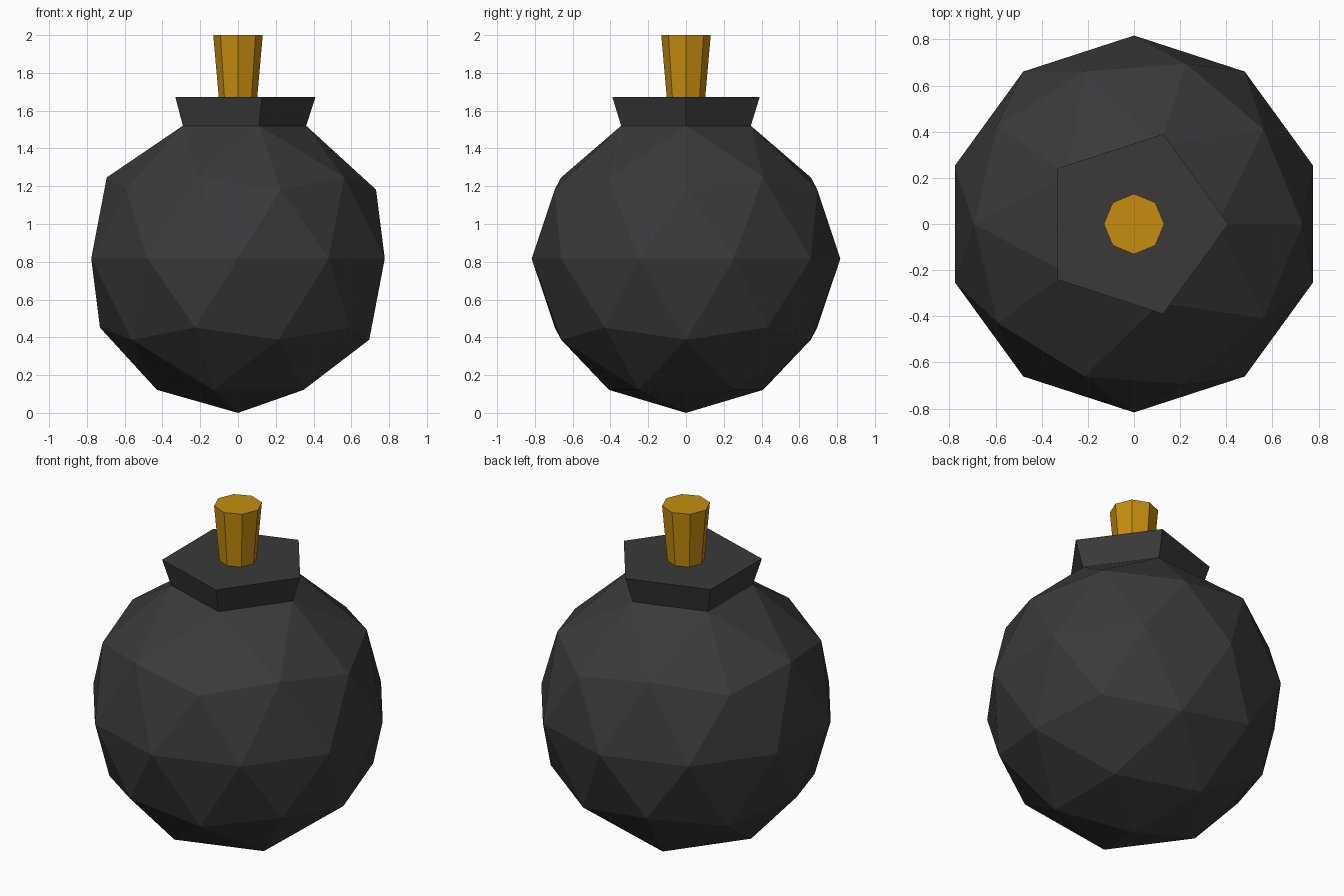
import bpy, bmesh, math
from mathutils import Matrix, Vector

if "Cube" in bpy.data.objects:
    bpy.data.objects.remove(bpy.data.objects["Cube"])

R = 0.817       # body radius, also its centre height
RIM_Z = 1.672   # top of the neck collar


def finish(bm, name, color):
    bmesh.ops.recalc_face_normals(bm, faces=bm.faces[:])
    mesh = bpy.data.meshes.new(name)
    bm.to_mesh(mesh)
    bm.free()
    mat = bpy.data.materials.new(name + "_colour")
    mat.diffuse_color = color
    mat.use_nodes = True
    mat.node_tree.nodes["Principled BSDF"].inputs["Base Color"].default_value = mat.diffuse_color
    mesh.materials.append(mat)
    obj = bpy.data.objects.new(name, mesh)
    bpy.context.collection.objects.link(obj)
    return obj


def resize_ring(verts, radius, z):
    for v in verts:
        flat = Vector((v.co.x, v.co.y, 0)).normalized() * radius
        v.co = (flat.x, flat.y, z)


# Faceted round body: the top point is merged into one pentagon
bm = bmesh.new()
bmesh.ops.create_icosphere(bm, subdivisions=2, radius=R,
                           matrix=Matrix.Translation((0, 0, R)))
tip = max(bm.verts, key=lambda v: v.co.z)
bmesh.ops.dissolve_verts(bm, verts=[tip])
cap = max(bm.faces, key=lambda f: f.calc_center_median().z)
resize_ring(cap.verts, 0.361, 1.52)

# Flared collar extruded from the pentagon
cap = bmesh.ops.extrude_discrete_faces(bm, faces=[cap])["faces"][0]
resize_ring(cap.verts, 0.41, RIM_Z)
finish(bm, "bomb_body", (0.042, 0.042, 0.044, 1))

# Eight-sided fuse plug, wider at the top
bm = bmesh.new()
bmesh.ops.create_cone(bm, cap_ends=True, segments=8, radius1=0.102, radius2=0.131,
                      depth=2.0 - RIM_Z,
                      matrix=Matrix.Translation((0, 0, (2.0 + RIM_Z) / 2)))
finish(bm, "fuse_plug", (0.56, 0.27, 0.005, 1))
